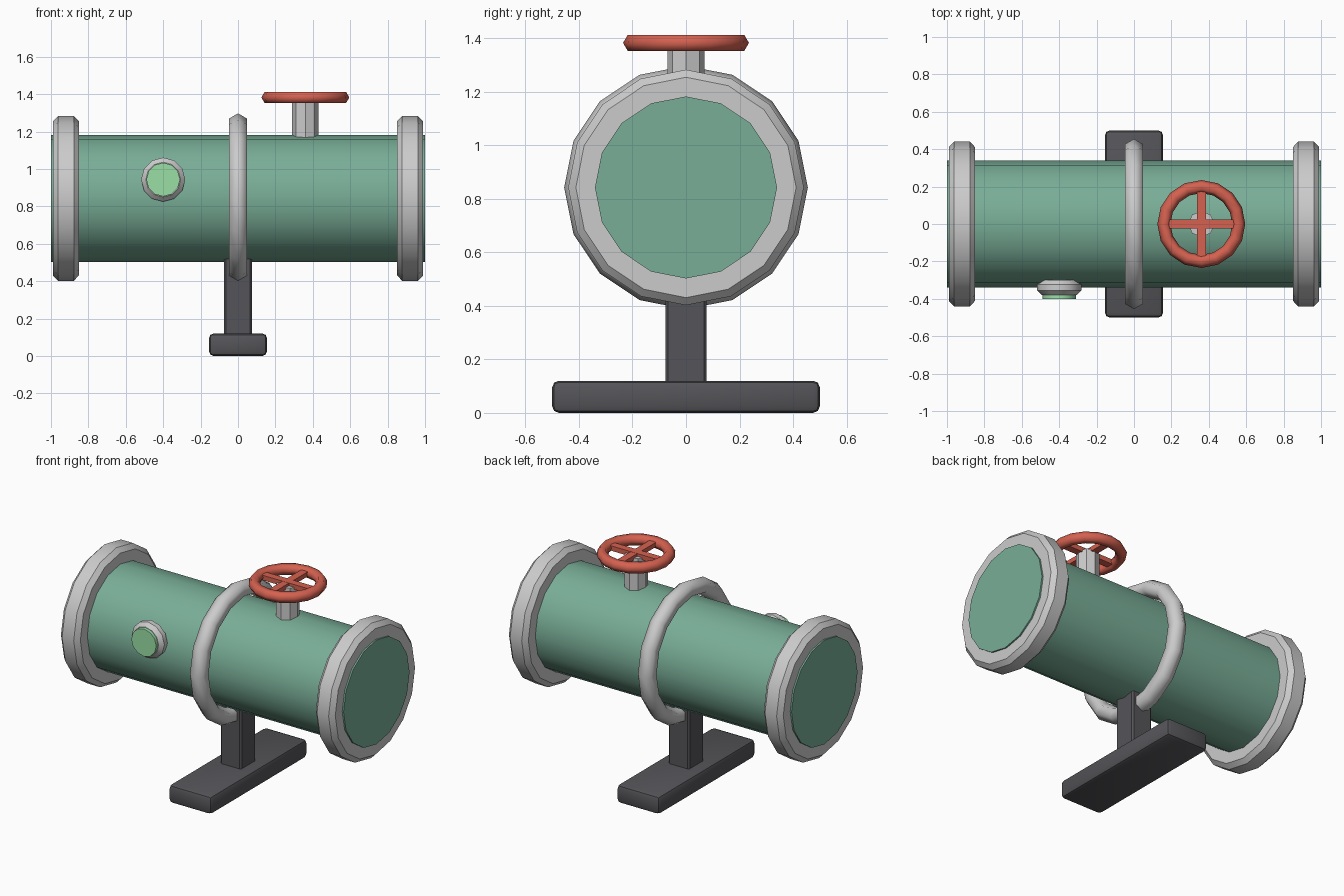
import bpy
from math import pi, radians

if "Cube" in bpy.data.objects:
    bpy.data.objects.remove(bpy.data.objects["Cube"])


def material(name, rgb):
    m = bpy.data.materials.new(name)
    m.diffuse_color = (*rgb, 1)
    m.use_nodes = True
    m.node_tree.nodes["Principled BSDF"].inputs["Base Color"].default_value = m.diffuse_color
    return m


GREEN = material("pipe_green", (0.19, 0.42, 0.31))
GLASS = material("glass_green", (0.32, 0.74, 0.38))
RED = material("wheel_red", (0.66, 0.12, 0.08))
DARK = material("stand_dark", (0.09, 0.09, 0.10))
ALONG_X, ALONG_Y, ALONG_Z = (0, pi / 2, 0), (pi / 2, 0, 0), (0, 0, 0)
AXIS_Z = 0.842


def finish(name, mat, bevel=0, segments=1, angle=35):
    ob = bpy.context.object
    ob.name = name
    if mat:
        ob.data.materials.append(mat)
    if bevel:
        mod = ob.modifiers.new("bevel", 'BEVEL')
        mod.width, mod.segments = bevel, segments
        mod.limit_method, mod.angle_limit = 'ANGLE', radians(50)
        bpy.ops.object.modifier_apply(modifier=mod.name)
    bpy.ops.object.shade_smooth_by_angle(angle=radians(angle))
    return ob


def cylinder(name, loc, r, depth, rot, sides, mat=None, bevel=0):
    bpy.ops.mesh.primitive_cylinder_add(vertices=sides, radius=r, depth=depth,
                                        location=loc, rotation=rot)
    return finish(name, mat, bevel)


def torus(name, loc, major, minor, rot, mat=None):
    bpy.ops.mesh.primitive_torus_add(major_segments=16, minor_segments=6,
                                     major_radius=major, minor_radius=minor,
                                     location=loc, rotation=rot)
    return finish(name, mat, angle=70)


def box(name, loc, size, mat, bevel=0, segments=1):
    bpy.ops.mesh.primitive_cube_add(size=1, location=loc)
    bpy.context.object.scale = size
    bpy.ops.object.transform_apply(location=False, rotation=False, scale=True)
    return finish(name, mat, bevel, segments)


# Pipe, end flanges and middle clamp
cylinder("pipe", (0, 0, AXIS_Z), 0.34, 2.0, ALONG_X, 16, GREEN)
for side, x in (("left", -0.92), ("right", 0.92)):
    cylinder(side + "_flange", (x, 0, AXIS_Z), 0.44, 0.14, ALONG_X, 16, bevel=0.028)
torus("clamp_ring", (0, 0, AXIS_Z), 0.40, 0.055, ALONG_X)

# Stand
box("base", (0, 0, 0.06), (0.31, 1.0, 0.12), DARK, 0.025, 2)
box("post", (0, 0, 0.33), (0.15, 0.155, 0.46), DARK, 0.01)

# Valve stem and hand wheel
WX, WZ = 0.36, 1.382
cylinder("valve_stem", (WX, 0, 1.26), 0.07, 0.24, ALONG_Z, 8)
torus("wheel_rim", (WX, 0, WZ), 0.20, 0.035, ALONG_Z, RED)
box("wheel_spoke_x", (WX, 0, WZ), (0.38, 0.048, 0.032), RED)
box("wheel_spoke_y", (WX, 0, WZ), (0.048, 0.38, 0.03), RED)

# Round sight glass on the front
cylinder("gauge_bezel", (-0.4, -0.34, 0.943), 0.118, 0.08, ALONG_Y, 12, bevel=0.024)
cylinder("gauge_glass", (-0.4, -0.36, 0.943), 0.09, 0.08, ALONG_Y, 12, GLASS)
